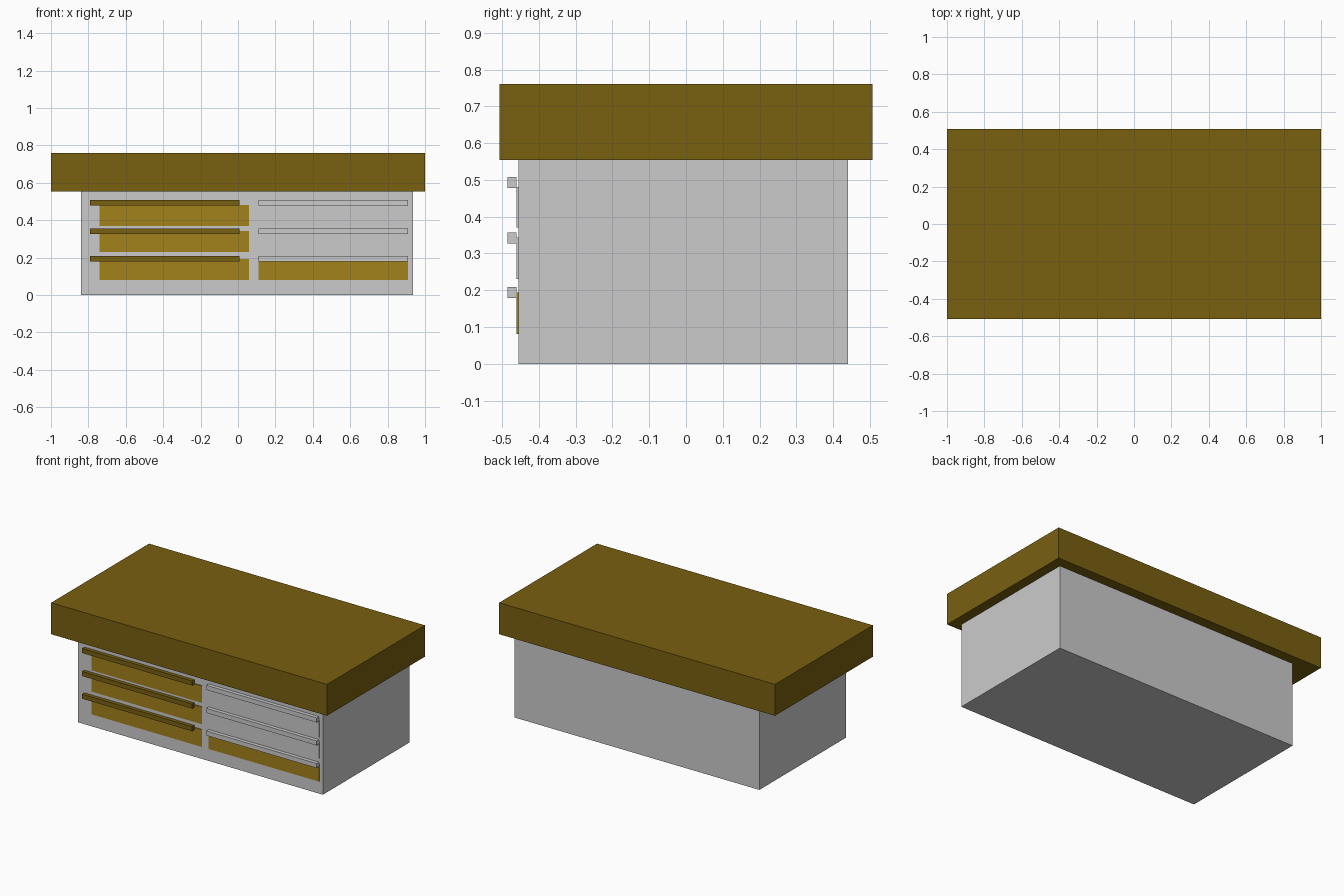
import bpy
import bmesh
from mathutils import Matrix, Vector

if "Cube" in bpy.data.objects:
    bpy.data.objects.remove(bpy.data.objects["Cube"])


def material(name, color):
    m = bpy.data.materials.new(name)
    m.diffuse_color = (*color, 1)
    m.use_nodes = True
    m.node_tree.nodes["Principled BSDF"].inputs["Base Color"].default_value = m.diffuse_color
    return m


dark_wood = material("dark_wood", (0.19, 0.115, 0.005))
light_wood = material("light_wood", (0.36, 0.22, 0.012))


def box(name, x, y, z, mat=None):
    """Box from (min, max) ranges on each axis."""
    size = Vector([r[1] - r[0] for r in (x, y, z)])
    center = Vector([(r[1] + r[0]) / 2 for r in (x, y, z)])
    bm = bmesh.new()
    bmesh.ops.create_cube(bm, size=1, matrix=Matrix.Diagonal((*size, 1)))
    mesh = bpy.data.meshes.new(name)
    bm.to_mesh(mesh)
    bm.free()
    obj = bpy.data.objects.new(name, mesh)
    obj.location = center
    if mat:
        mesh.materials.append(mat)
    bpy.context.collection.objects.link(obj)
    return obj


# Cabinet body and overhanging thick top
box("cabinet_body", (-0.84, 0.935), (-0.456, 0.44), (0, 0.554))
box("table_top", (-1, 1), (-0.507, 0.507), (0.554, 0.76), dark_wood)

# Three rows of drawers: front panel and handle bar in two columns
rows = [("top", (0.37, 0.481), 0.478),
        ("middle", (0.23, 0.343), 0.327),
        ("bottom", (0.081, 0.194), 0.179)]
for row, panel_z, handle_z in rows:
    for side, panel_x, handle_x in (("left", (-0.74, 0.06), (-0.79, 0.007)),
                                    ("right", (0.11, 0.91), (0.11, 0.91))):
        left = side == "left"
        panel_mat = light_wood if left or row == "bottom" else None
        box(f"{row}_{side}_drawer_front", panel_x, (-0.461, -0.456), panel_z, panel_mat)
        box(f"{row}_{side}_handle", handle_x, (-0.485, -0.461),
            (handle_z, handle_z + 0.03), dark_wood if left else None)
